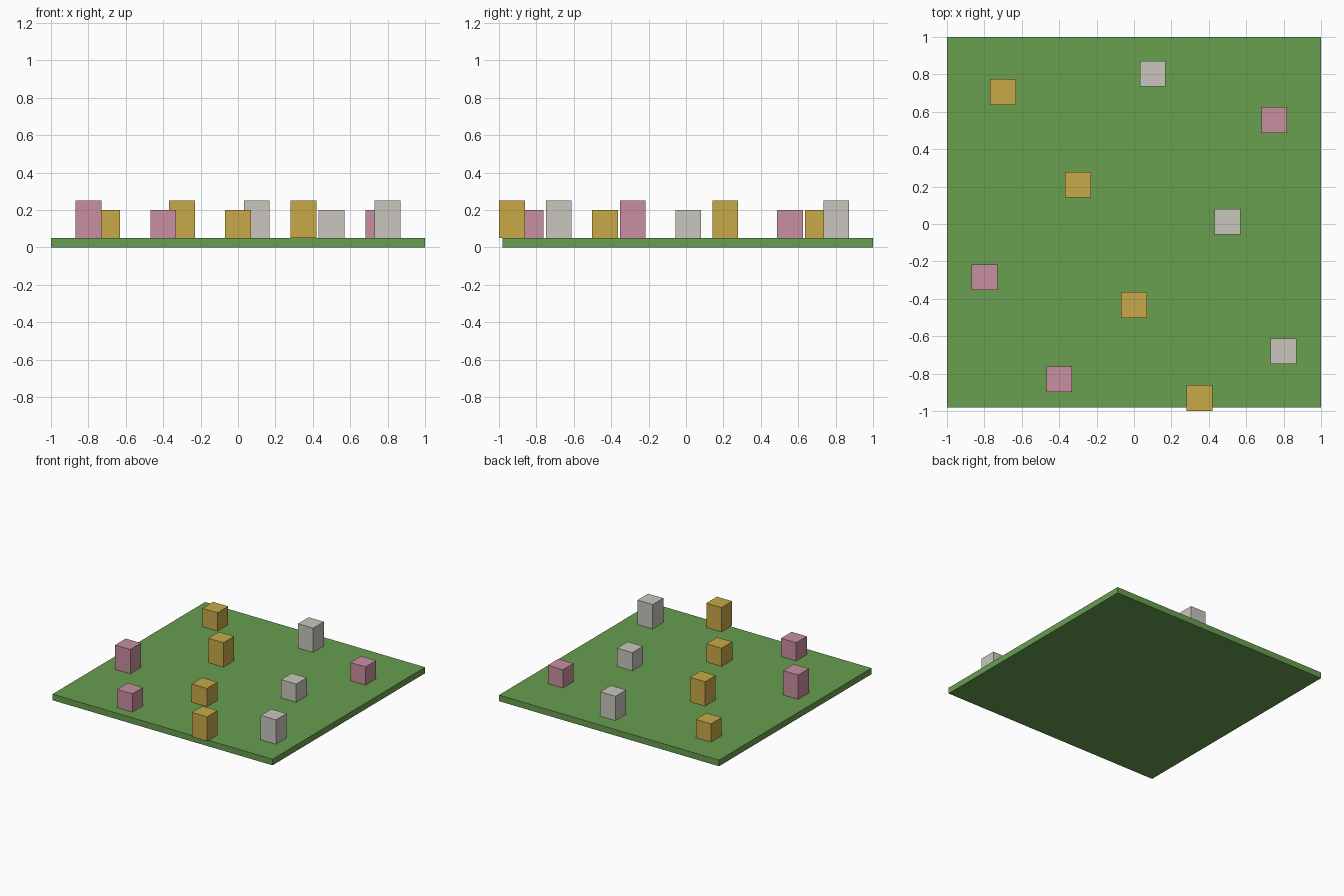
import bpy

cube = bpy.data.objects.get("Cube")
if cube:
    bpy.data.objects.remove(cube, do_unlink=True)


def make_material(name, rgb):
    mat = bpy.data.materials.new(name)
    mat.use_nodes = True
    mat.diffuse_color = (*rgb, 1)
    mat.node_tree.nodes["Principled BSDF"].inputs["Base Color"].default_value = (*rgb, 1)
    return mat


grass = make_material("grass_green", (0.14, 0.342, 0.08))
petals = {
    "yellow": make_material("golden_yellow", (0.578, 0.402, 0.065)),
    "pink": make_material("soft_pink", (0.584, 0.275, 0.352)),
    "white": make_material("warm_white", (0.578, 0.565, 0.515)),
}


def box(name, center, size, mat):
    bpy.ops.mesh.primitive_cube_add(size=1, location=center)
    obj = bpy.context.object
    obj.name = name
    obj.scale = size
    bpy.ops.object.transform_apply(location=False, rotation=False, scale=True)
    obj.data.materials.append(mat)
    return obj


# Ground slab
GROUND = 0.05
box("grass_slab", (0, 0.01, GROUND / 2), (2, 1.98, GROUND), grass)

# Flower blocks standing on the slab: colour, x, y, height
WIDTH = 0.138
SHORT, TALL = 0.15, 0.2
flowers = [
    ("yellow", -0.7, 0.705, SHORT),
    ("white", 0.1, 0.803, TALL),
    ("pink", 0.75, 0.556, SHORT),
    ("yellow", -0.3, 0.21, TALL),
    ("white", 0.5, 0.012, SHORT),
    ("pink", -0.8, -0.285, TALL),
    ("yellow", 0, -0.433, SHORT),
    ("white", 0.8, -0.68, TALL),
    ("pink", -0.4, -0.83, SHORT),
    ("yellow", 0.35, -0.931, TALL),
]
for color, x, y, height in flowers:
    box(f"{color}_flower_block", (x, y, GROUND + height / 2),
        (WIDTH, WIDTH, height), petals[color])
